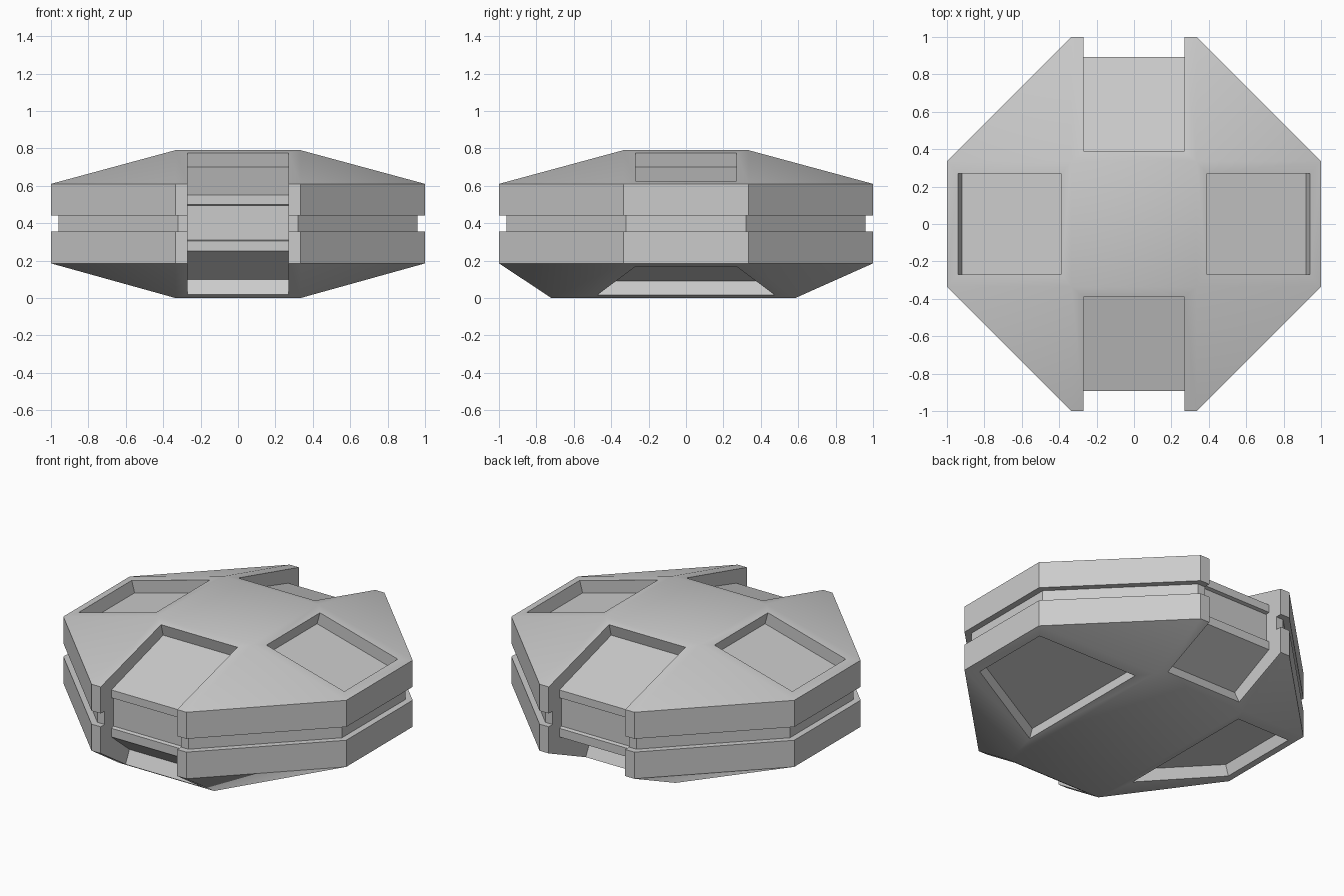
import bpy, bmesh
from math import radians

if "Cube" in bpy.data.objects:
    bpy.data.objects.remove(bpy.data.objects["Cube"])


def make_object(name, bm):
    bmesh.ops.recalc_face_normals(bm, faces=bm.faces[:])
    mesh = bpy.data.meshes.new(name)
    bm.to_mesh(mesh)
    bm.free()
    obj = bpy.data.objects.new(name, mesh)
    bpy.context.collection.objects.link(obj)
    return obj


# Octagonal shell: stacked rings with a groove around the waist
A = 0.335
OCT = [(A, -1), (1, -A), (1, A), (A, 1), (-A, 1), (-1, A), (-1, -A), (-A, -1)]
bm = bmesh.new()
rings = [[bm.verts.new((x * s, y * s, z)) for x, y in OCT]
         for s, z in ((1, 0.185), (1, 0.355), (0.96, 0.355),
                      (0.96, 0.44), (1, 0.44), (1, 0.61))]
for lo, hi in zip(rings, rings[1:]):
    for i in range(8):
        j = (i + 1) % 8
        bm.faces.new((lo[i], lo[j], hi[j], hi[i]))


# Sloped cap ending in a flat rectangle
def cap(ring, z, front, back):
    c = [bm.verts.new(p) for p in
         ((A, front, z), (A, back, z), (-A, back, z), (-A, front, z))]
    bm.faces.new(c)
    for k in range(4):
        bm.faces.new((ring[2 * k], ring[2 * k + 1], c[k]))
        bm.faces.new((ring[2 * k + 1], ring[(2 * k + 2) % 8], c[(k + 1) % 4], c[k]))


cap(rings[-1], 0.79, -A, A)
cap(rings[0], 0.0, -0.72, 0.585)
body = make_object("octagonal_container", bm)


# Cutter from a profile of (outward distance, height, half width)
def cutter(name, profile, axis, sign):
    bm = bmesh.new()
    sides = []
    for e in (-1, 1):
        sides.append([bm.verts.new((sign * u, e * w, z) if axis == "x"
                                   else (e * w, sign * u, z)) for u, z, w in profile])
        bm.faces.new(sides[-1])
    n = len(profile)
    for i in range(n):
        j = (i + 1) % n
        bm.faces.new((sides[0][i], sides[0][j], sides[1][j], sides[1][i]))
    obj = make_object(name, bm)
    obj.hide_render = True
    return obj


W = 0.27
cutters = []
# Closed recesses on the left and right, above and below
for s in (-1, 1):
    top = [(0.37, 0.70, W), (0.92, 0.552, W), (0.96, 0.70, W), (0.41, 0.848, W)]
    low = [(0.37, 0.09, 0.475), (0.92, 0.238, W), (0.96, 0.09, W), (0.41, -0.058, 0.475)]
    cutters.append(cutter("side_upper_recess", top, "x", s))
    cutters.append(cutter("side_lower_recess", low, "x", s))

# Open notches at the front and back, running top to bottom
for s, b in ((-1, 0.75), (1, 0.625)):
    pts = [(0.43, 0.92), (0.37, 0.70), (0.893, 0.55), (0.893, 0.50), (0.87, 0.495),
           (0.87, 0.31), (0.893, 0.305), (0.893, 0.25), (b - 0.04, 0.10),
           (b + 0.06, -0.10), (1.2, -0.10), (1.2, 0.92)]
    cutters.append(cutter("end_notch", [(u, z, W) for u, z in pts], "y", s))

bpy.context.view_layer.objects.active = body
body.select_set(True)
for c in cutters:
    m = body.modifiers.new("cut", "BOOLEAN")
    m.operation = "DIFFERENCE"
    m.solver = "EXACT"
    m.object = c
    bpy.ops.object.modifier_apply(modifier=m.name)
    bpy.data.objects.remove(c)

bpy.ops.object.shade_smooth_by_angle(angle=radians(35))
